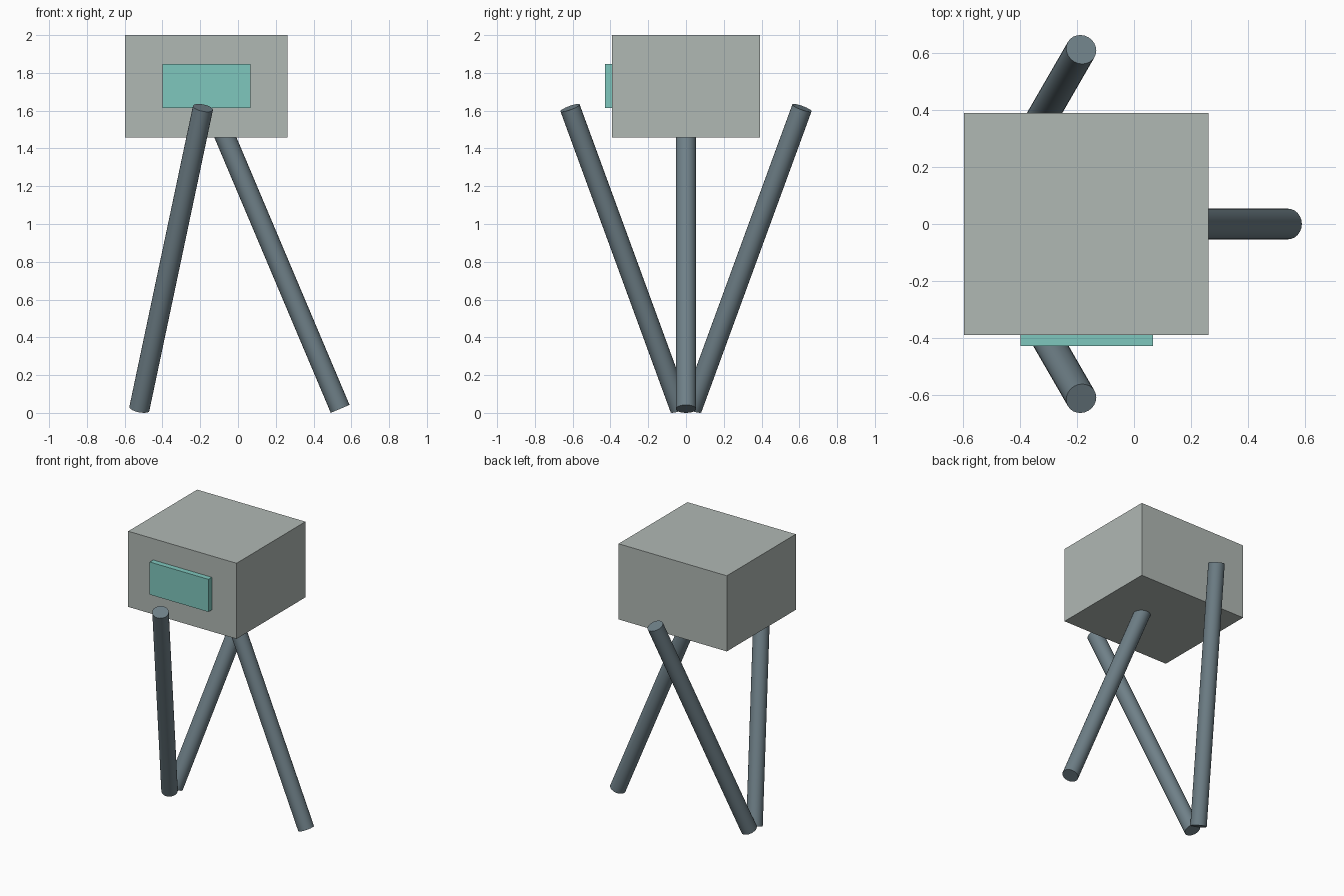
import bpy
from math import radians, cos, sin
from mathutils import Vector

cube = bpy.data.objects.get("Cube")
if cube:
    bpy.data.objects.remove(cube, do_unlink=True)


def make_material(name, rgb):
    mat = bpy.data.materials.new(name)
    mat.use_nodes = True
    mat.diffuse_color = (*rgb, 1)
    mat.node_tree.nodes["Principled BSDF"].inputs["Base Color"].default_value = (*rgb, 1)
    return mat


grey = make_material("light grey", (0.434, 0.479, 0.456))
teal = make_material("pale teal", (0.212, 0.571, 0.509))
slate = make_material("slate grey", (0.159, 0.216, 0.246))


def add_box(name, low, high, mat):
    low, high = Vector(low), Vector(high)
    bpy.ops.mesh.primitive_cube_add(size=1, location=(low + high) / 2)
    obj = bpy.context.object
    obj.name = name
    obj.scale = high - low
    bpy.ops.object.transform_apply(location=False, rotation=False, scale=True)
    obj.data.materials.append(mat)


def add_leg(name, center, azimuth):
    """Cylinder whose lower end leans towards the azimuth."""
    tilt = 0.4
    axis = Vector((-sin(tilt) * cos(azimuth), -sin(tilt) * sin(azimuth), cos(tilt)))
    bpy.ops.mesh.primitive_cylinder_add(vertices=24, radius=0.054, depth=1.73, location=center)
    obj = bpy.context.object
    obj.name = name
    obj.rotation_euler = axis.to_track_quat('Z', 'Y').to_euler()
    obj.data.materials.append(slate)
    bpy.ops.object.shade_smooth_by_angle(angle=radians(30))


# Head and its front panel
add_box("head_box", (-0.598, -0.391, 1.457), (0.262, 0.391, 2.0), grey)
add_box("front_panel", (-0.40, -0.43, 1.613), (0.066, -0.389, 1.847), teal)

# Three legs spaced evenly around the head axis, the outer pair crossing inward
for name, turn in (("left_leg", 0), ("back_leg", 120), ("front_leg", -120)):
    a = radians(turn)
    center = (-0.168 + 0.372 * cos(a), 0.372 * sin(a), 0.818)
    add_leg(name, center, -a)
